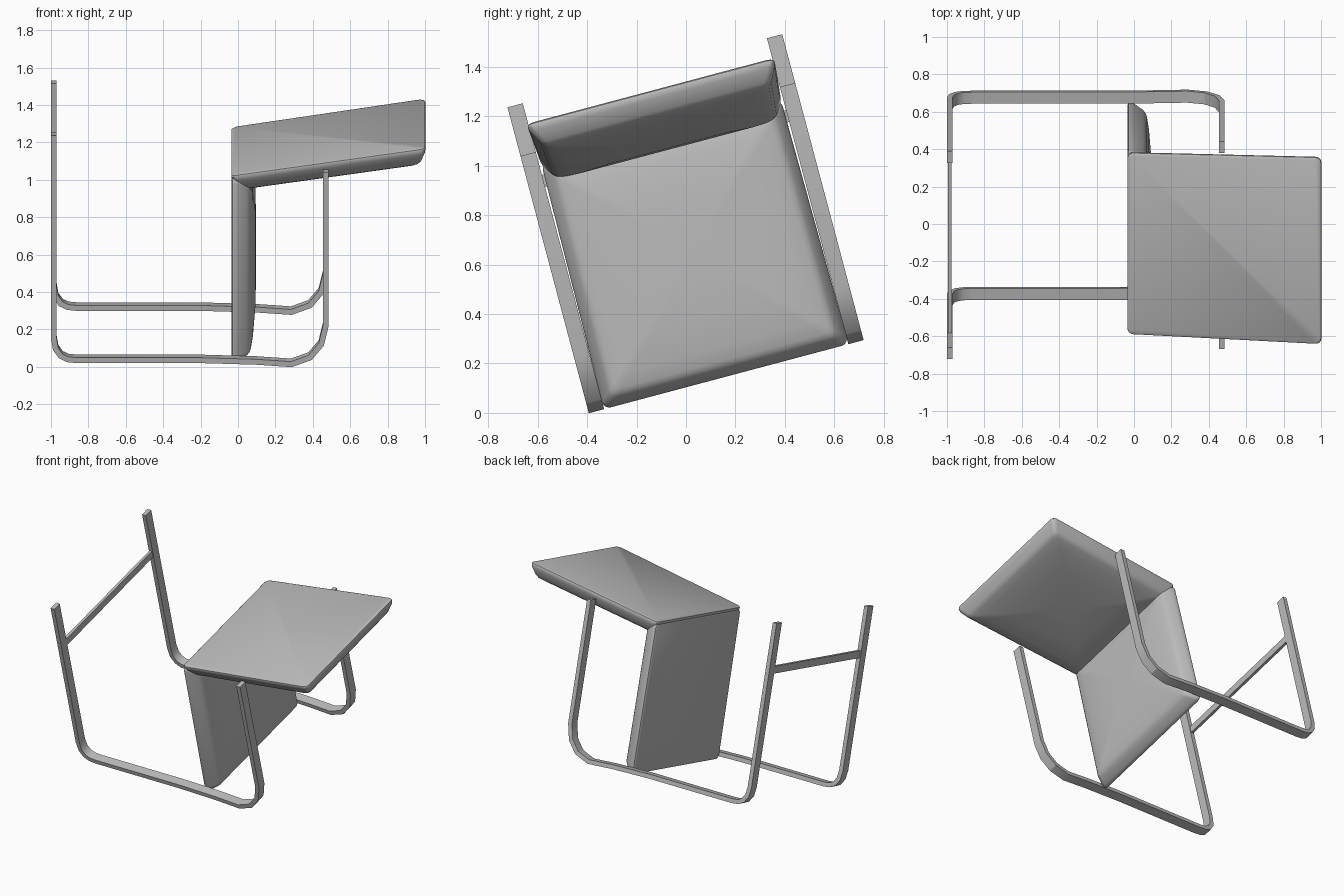
import bpy, bmesh, math
from mathutils import Vector

old = bpy.data.objects.get("Cube")
if old:
    bpy.data.objects.remove(old, do_unlink=True)

TILT = math.radians(14.9)      # whole chair leans about the x axis
MID = 0.195                    # centre line across the chair

grey = bpy.data.materials.new("plain grey")
grey.use_nodes = True
colour = (0.5, 0.5, 0.5, 1)
grey.diffuse_color = colour
grey.node_tree.nodes["Principled BSDF"].inputs["Base Color"].default_value = colour


def finish(bm, name, angle):
    bmesh.ops.recalc_face_normals(bm, faces=bm.faces)
    mesh = bpy.data.meshes.new(name)
    bm.to_mesh(mesh)
    bm.free()
    mesh.materials.append(grey)
    obj = bpy.data.objects.new(name, mesh)
    bpy.context.collection.objects.link(obj)
    obj.rotation_euler.x = TILT
    bpy.ops.object.select_all(action="DESELECT")
    obj.select_set(True)
    bpy.context.view_layer.objects.active = obj
    bpy.ops.object.shade_smooth_by_angle(angle=math.radians(angle))
    return obj


def loft(bm, rings):
    """Skin a list of equal-length point rings and cap both ends."""
    loops = [[bm.verts.new(p) for p in ring] for ring in rings]
    n = len(loops[0])
    for a, b in zip(loops, loops[1:]):
        for i in range(n):
            j = (i + 1) % n
            bm.faces.new((a[i], a[j], b[j], b[i]))
    bm.faces.new(loops[0])
    bm.faces.new(loops[-1])


# Side frames: one flat bar bent into runner, front leg and armrest
PATH = [(-.985, 1.38), (-.985, .26), (-.975, .2), (-.947, .16), (-.91, .142),
        (-.86, .137), (-.2, .137), (.1, .128), (.285, .115), (.385, .152),
        (.445, .225), (.47, .33), (.47, 1.176)]


def side_frame(name, across, half_width=.032, half_thick=.015):
    pts = [Vector(p) for p in PATH]
    rings = []
    for i, p in enumerate(pts):
        before = (p - pts[i - 1]).normalized() if i else None
        after = (pts[i + 1] - p).normalized() if i < len(pts) - 1 else None
        d0, d1 = before or after, after or before
        t = (d0 + d1).normalized()
        n = Vector((-t.y, t.x)) * half_thick / t.dot(d0)
        rings.append([(p.x + s * n.x, across + w * half_width, p.y + s * n.y)
                      for s, w in ((-1, -1), (1, -1), (1, 1), (-1, 1))])
    bm = bmesh.new()
    loft(bm, rings)
    finish(bm, name, 30)


for name, side in (("right_side_frame", -1), ("left_side_frame", 1)):
    side_frame(name, MID + side * .543)

# Crossbar tying the two runners together
bm = bmesh.new()
loft(bm, [[(-.985 + dx, MID + side * .52, 1.055 + dz)
           for dx, dz in ((-.01, -.025), (.01, -.025), (.01, .025), (-.01, .025))]
          for side in (-1, 1)])
finish(bm, "rear_crossbar", 30)

# Cushions: flat outer face, sloping rim, softly domed inner face
RIM = [(.012, 0), (.002, .006), (0, .015), (.006, .035), (.034, .084), (.048, .097),
       (.065, .104), (.12, .115), (.25, .128), (.4, .132)]


def cushion(name, start, end, narrow, wide, flip):
    start, end = Vector(start), Vector(end)
    length = (end - start).length
    u = (end - start).normalized()
    depth = Vector((-u.y, u.x)) * flip
    rings = []
    for inset, h in RIM:
        r = max(.03 - inset * .05, .01)
        ring = []
        corners = ((1, 1, 0), (0, 1, 90), (0, 0, 180), (1, 0, 270))
        for at_end, at_side, turn in corners:
            cu = length - inset - r if at_end else inset + r
            half = narrow + (wide - narrow) * at_end
            cw = (half - inset - r) * (1 if at_side else -1)
            for k in range(5):
                ang = math.radians(turn + k * 22.5)
                p = start + u * (cu + r * math.cos(ang)) + depth * h
                ring.append((p.x, MID + cw + r * math.sin(ang), p.y))
        rings.append(ring)
    bm = bmesh.new()
    loft(bm, rings)
    finish(bm, name, 35)


cushion("seat", (-.035, 1.125), (-.035, .1), .502, .512, 1)
cushion("backrest", (-.037, 1.143), (1.0, 1.297), .503, .517, -1)
